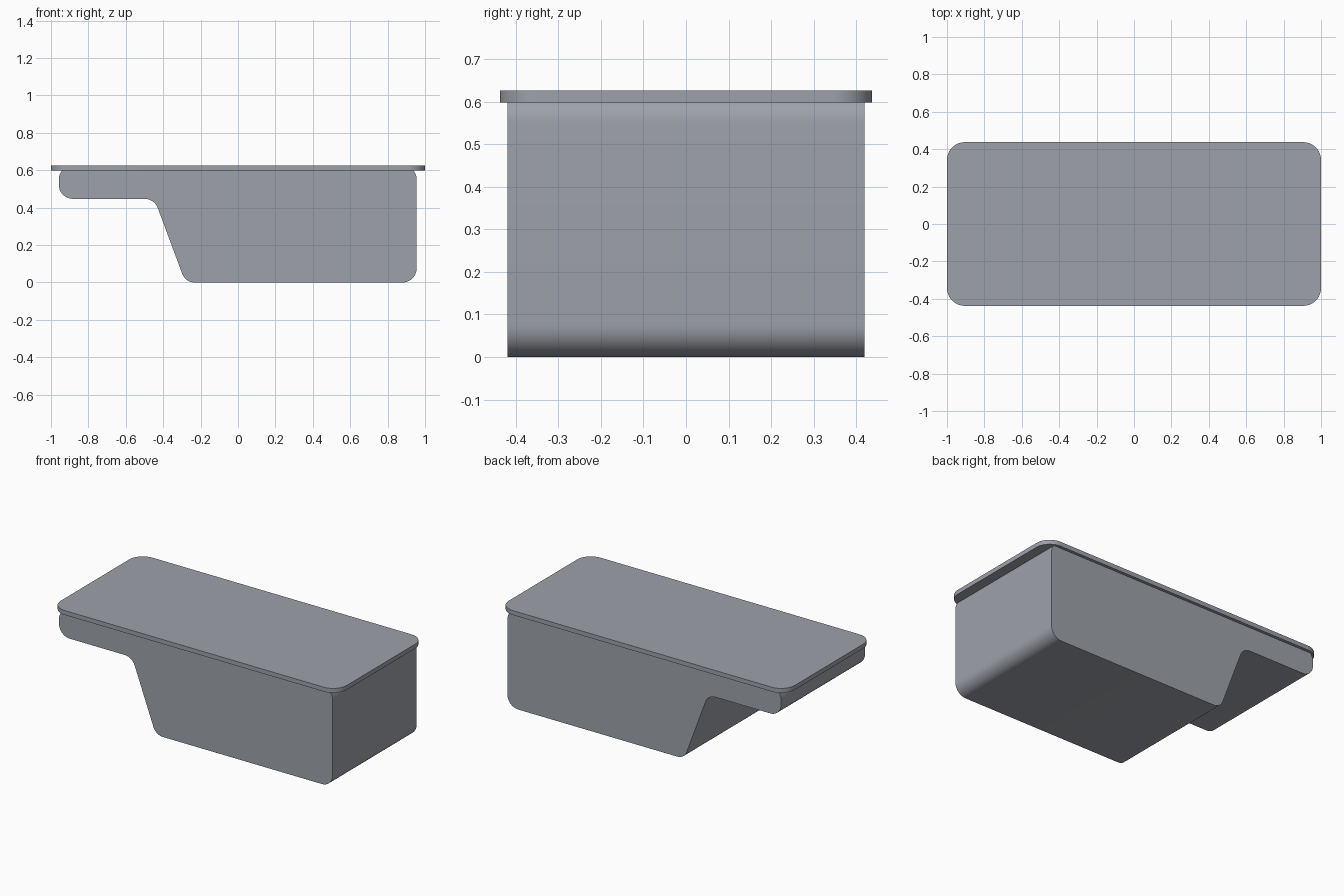
import bpy, bmesh, math
from mathutils import Vector

if "Cube" in bpy.data.objects:
    bpy.data.objects.remove(bpy.data.objects["Cube"])

grey = bpy.data.materials.new("cool_grey")
grey.diffuse_color = (0.34, 0.36, 0.40, 1)
grey.use_nodes = True
grey.node_tree.nodes["Principled BSDF"].inputs["Base Color"].default_value = grey.diffuse_color


def rounded(corners, steps=12):
    """Round each (x, y, radius) corner of a closed outline."""
    out = []
    n = len(corners)
    for i, (x, y, r) in enumerate(corners):
        p = Vector((x, y))
        a = (Vector(corners[i - 1][:2]) - p).normalized()
        b = (Vector(corners[(i + 1) % n][:2]) - p).normalized()
        half = a.angle(b) / 2
        centre = p + (a + b).normalized() * (r / math.sin(half))
        start = p + a * (r / math.tan(half)) - centre
        end = p + b * (r / math.tan(half)) - centre
        sweep = start.angle(end)
        for k in range(steps + 1):
            t = k / steps
            out.append(centre + (start * math.sin((1 - t) * sweep)
                                 + end * math.sin(t * sweep)) / math.sin(sweep))
    return out


def extrude_outline(name, outline, place, depth):
    """Make a solid by pushing a flat outline along a vector."""
    bm = bmesh.new()
    face = bm.faces.new([bm.verts.new(place(p)) for p in outline])
    res = bmesh.ops.extrude_face_region(bm, geom=[face], use_keep_orig=True)
    verts = [g for g in res["geom"] if isinstance(g, bmesh.types.BMVert)]
    bmesh.ops.translate(bm, verts=verts, vec=depth)
    bmesh.ops.recalc_face_normals(bm, faces=bm.faces)
    mesh = bpy.data.meshes.new(name)
    bm.to_mesh(mesh)
    bm.free()
    mesh.materials.append(grey)
    obj = bpy.data.objects.new(name, mesh)
    bpy.context.collection.objects.link(obj)
    bpy.ops.object.select_all(action="DESELECT")
    obj.select_set(True)
    bpy.context.view_layer.objects.active = obj
    bpy.ops.object.shade_smooth_by_angle(angle=math.radians(30))
    return obj


# Stepped tub: side profile with rounded corners, upper edge tucked into the lid
body_profile = rounded([
    (-0.958, 0.622, 0.07), (-0.958, 0.447, 0.075), (-0.447, 0.447, 0.075),
    (-0.281, 0.0, 0.07), (0.955, 0.0, 0.075), (0.955, 0.622, 0.07)])
extrude_outline("tub_body", body_profile,
                lambda p: (p.x, -0.419, p.y), (0, 0.838, 0))

# Overhanging lid with rounded corners
lid_outline = rounded([(-1, -0.4375, 0.095), (1, -0.4375, 0.095),
                       (1, 0.4375, 0.095), (-1, 0.4375, 0.095)])
extrude_outline("lid", lid_outline,
                lambda p: (p.x, p.y, 0.598), (0, 0, 0.028))
